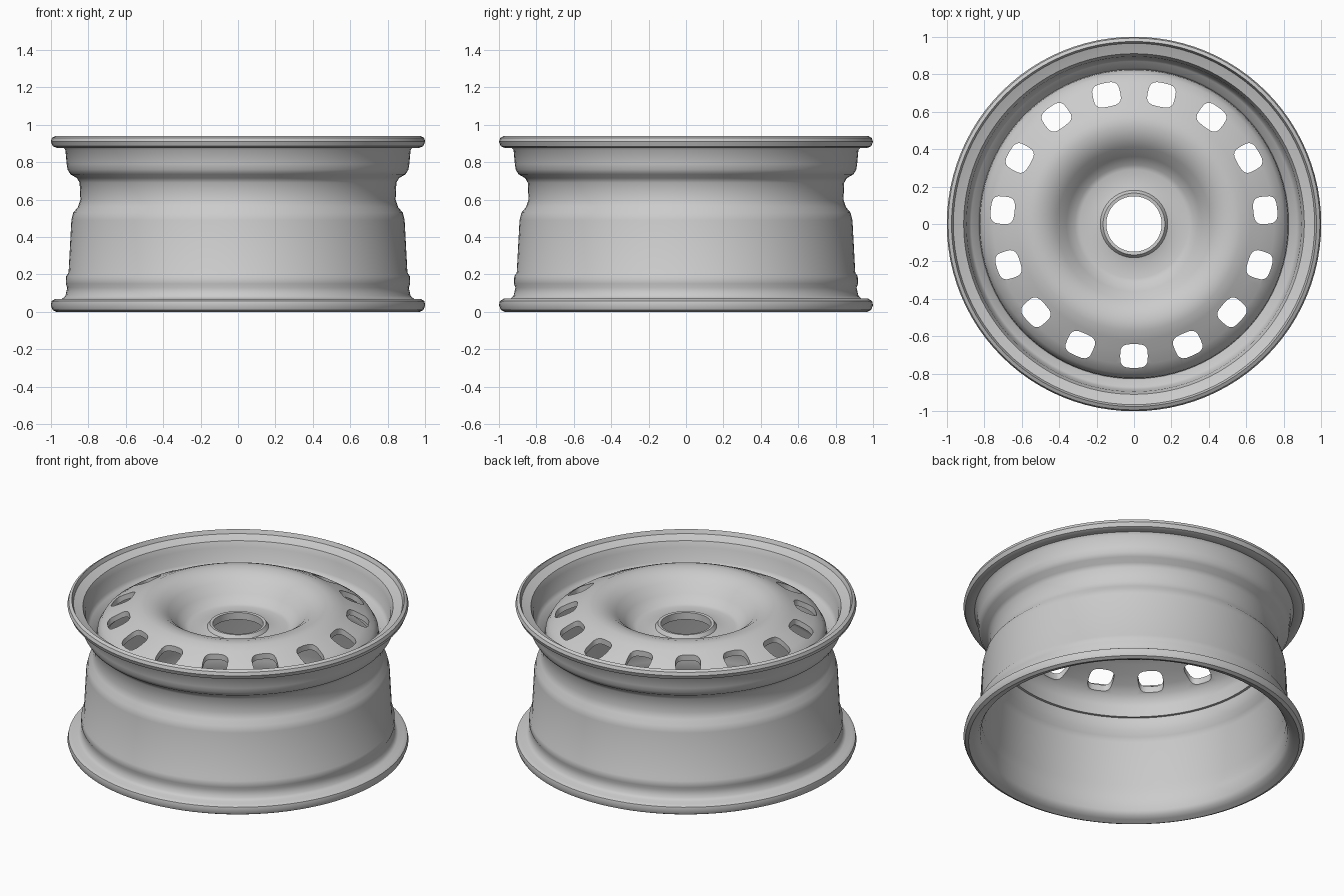
import bpy, bmesh, math
from mathutils import Matrix

cube = bpy.data.objects.get("Cube")
if cube:
    bpy.data.objects.remove(cube, do_unlink=True)

# Single painted steel colour
steel = bpy.data.materials.new("grey steel")
steel.use_nodes = True
colour = (0.6, 0.6, 0.6, 1)
steel.diffuse_color = colour
steel.node_tree.nodes["Principled BSDF"].inputs["Base Color"].default_value = colour


def finish(name, bm):
    bmesh.ops.recalc_face_normals(bm, faces=bm.faces)
    mesh = bpy.data.meshes.new(name)
    bm.to_mesh(mesh)
    bm.free()
    mesh.materials.append(steel)
    obj = bpy.data.objects.new(name, mesh)
    bpy.context.collection.objects.link(obj)
    return obj


def lathe(name, profile, sides=96):
    """Spin a closed (radius, height) profile around z."""
    bm = bmesh.new()
    rings = []
    for r, z in profile:
        rings.append([bm.verts.new((r * math.cos(i * math.tau / sides),
                                    r * math.sin(i * math.tau / sides), z))
                      for i in range(sides)])
    for a, b in zip(rings, rings[1:] + rings[:1]):
        for i in range(sides):
            j = (i + 1) % sides
            bm.faces.new((a[i], a[j], b[j], b[i]))
    return finish(name, bm)


def smooth(obj):
    bpy.ops.object.select_all(action='DESELECT')
    obj.select_set(True)
    bpy.context.view_layer.objects.active = obj
    bpy.ops.object.shade_smooth_by_angle(angle=math.radians(40))


# Barrel: rolled lips, bead seats and drop centre, outside then back up inside
outside = [(0.975, 0.94), (0.993, 0.93), (1.0, 0.91), (0.99, 0.885), (0.965, 0.875),
           (0.935, 0.88), (0.922, 0.865), (0.915, 0.79), (0.91, 0.76), (0.895, 0.735),
           (0.86, 0.715), (0.846, 0.69), (0.842, 0.6), (0.855, 0.56), (0.88, 0.53),
           (0.89, 0.49), (0.905, 0.21), (0.918, 0.19), (0.92, 0.15), (0.912, 0.13),
           (0.922, 0.085), (0.94, 0.07), (0.975, 0.07), (0.995, 0.058),
           (1.0, 0.035), (0.99, 0.01), (0.97, 0.0)]
inside = [(0.94, 0.012), (0.915, 0.025), (0.9, 0.05), (0.892, 0.13), (0.895, 0.17),
          (0.88, 0.21), (0.865, 0.49), (0.85, 0.52), (0.83, 0.55), (0.82, 0.6),
          (0.82, 0.7), (0.835, 0.735), (0.87, 0.755), (0.885, 0.775), (0.895, 0.86),
          (0.91, 0.895), (0.94, 0.905), (0.965, 0.915)]
smooth(lathe("rim_barrel", outside + inside))

# Centre disc: hub seat, deep dish, raised crown and outer skirt
face = [(0.148, 0.785), (0.165, 0.787), (0.18, 0.765), (0.21, 0.758), (0.29, 0.758),
        (0.315, 0.765), (0.36, 0.81), (0.41, 0.865), (0.46, 0.9), (0.52, 0.916),
        (0.57, 0.912), (0.62, 0.89), (0.68, 0.86), (0.75, 0.825), (0.8, 0.79),
        (0.823, 0.75), (0.828, 0.7), (0.826, 0.63)]
back = [(r - 0.022 if r > 0.55 else r + 0.012, z - 0.025) for r, z in face[3:-2]]
rear_hub = [(0.17, 0.735), (0.148, 0.74)]
disc = lathe("wheel_disc", face + [(0.804, 0.63), (0.806, 0.7)] + back[::-1] + rear_hub)

# Ring of rounded vent holes, wider than deep
vents = bmesh.new()
count = 15
for k in range(count):
    angle = -math.pi / 2 + k * math.tau / count
    loops = []
    for z in (0.6, 1.1):
        loop = []
        for i in range(20):
            t = i * math.tau / 20
            c, s = math.cos(t), math.sin(t)
            x = 0.705 + 0.064 * math.copysign(abs(c) ** 0.6, c)
            y = 0.074 * math.copysign(abs(s) ** 0.6, s)
            loop.append(vents.verts.new(Matrix.Rotation(angle, 3, 'Z') @
                                        Matrix.Translation((x, y, z)).to_translation()))
        loops.append(loop)
    low, high = loops
    vents.faces.new(low[::-1])
    vents.faces.new(high)
    for i in range(20):
        j = (i + 1) % 20
        vents.faces.new((low[i], low[j], high[j], high[i]))
cutter = finish("vent_cutter", vents)
cutter.hide_render = True

cut = disc.modifiers.new("vents", 'BOOLEAN')
cut.operation = 'DIFFERENCE'
cut.solver = 'EXACT'
cut.object = cutter
bpy.context.view_layer.objects.active = disc
bpy.ops.object.modifier_apply(modifier=cut.name)
bpy.data.objects.remove(cutter, do_unlink=True)
smooth(disc)
